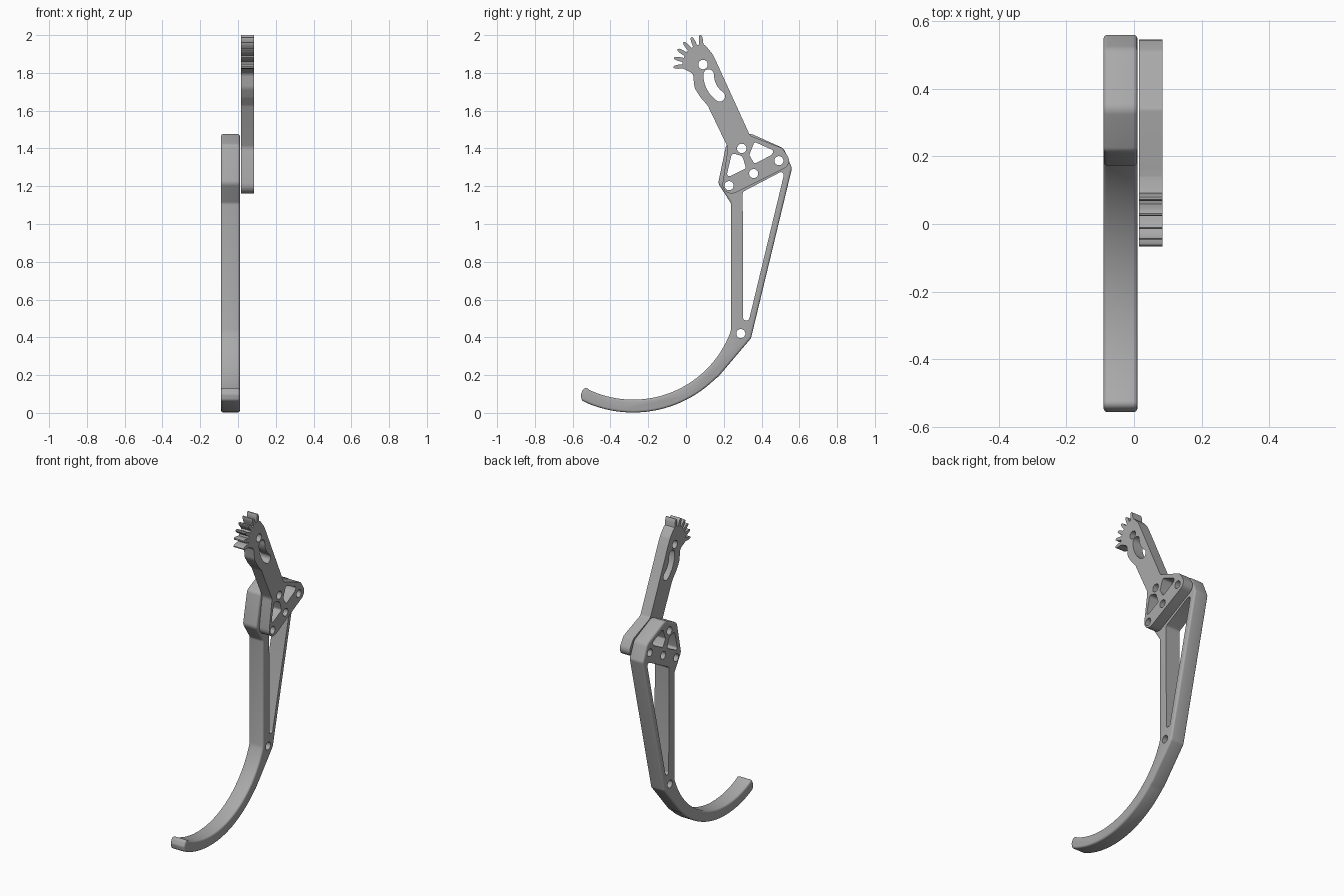
import bpy, bmesh
from math import sin, cos, tan, radians, pi
from mathutils import Vector

cube = bpy.data.objects.get("Cube")
if cube:
    bpy.data.objects.remove(cube)

grey = bpy.data.materials.new("grey_plastic")
grey.use_nodes = True
COLOUR = (0.4, 0.4, 0.4, 1)
grey.diffuse_color = COLOUR
grey.node_tree.nodes["Principled BSDF"].inputs["Base Color"].default_value = COLOUR


def arc(y, z, r, start, end, steps):
    """Points on an arc in the side plane, angles in degrees."""
    angles = [radians(start + (end - start) * i / steps) for i in range(steps + 1)]
    return [(y + r * cos(a), z + r * sin(a)) for a in angles]


def circle(y, z, r):
    return arc(y, z, r, 0, 350, 35)


def rounded(corners, steps=6):
    """Outline from (y, z) or (y, z, fillet radius) corners."""
    out = []
    for i, c in enumerate(corners):
        p = Vector(c[:2])
        if len(c) < 3:
            out.append(p)
            continue
        a = Vector(corners[i - 1][:2]) - p
        b = Vector(corners[(i + 1) % len(corners)][:2]) - p
        la, lb = a.length, b.length
        a, b = a / la, b / lb
        half = a.angle(b) / 2
        d = min(c[2] / tan(half), la * 0.48, lb * 0.48)
        centre = p + (a + b).normalized() * (d / cos(half))
        r = d * tan(half)
        u, v = p + a * d - centre, p + b * d - centre
        sweep = u.angle(v)
        for k in range(steps + 1):
            t = k / steps
            w = (u * sin((1 - t) * sweep) + v * sin(t * sweep)) / sin(sweep)
            out.append(centre + w.normalized() * r)
    return out


def plate(bm, outline, x0, x1, bevel=0):
    """Extrude a side outline from x0 to x1, rounding its rims if asked."""
    face = bm.faces.new([bm.verts.new((x0, p[0], p[1])) for p in outline])
    ext = bmesh.ops.extrude_face_region(bm, geom=[face])["geom"]
    bmesh.ops.translate(bm, vec=(x1 - x0, 0, 0),
                        verts=[g for g in ext if isinstance(g, bmesh.types.BMVert)])
    bmesh.ops.recalc_face_normals(bm, faces=bm.faces)
    if bevel:
        rims = [e for e in bm.edges if abs(e.verts[0].co.x - e.verts[1].co.x) < 1e-5]
        bmesh.ops.bevel(bm, geom=rims, offset=bevel, segments=4, profile=0.5,
                        affect='EDGES', clamp_overlap=True)


def add_object(name, bm):
    mesh = bpy.data.meshes.new(name)
    bm.to_mesh(mesh)
    bm.free()
    mesh.materials.append(grey)
    ob = bpy.data.objects.new(name, mesh)
    bpy.context.collection.objects.link(ob)
    return ob


def build(name, outline, x0, x1, holes, bevel=0):
    bm = bmesh.new()
    plate(bm, outline, x0, x1, bevel)
    ob = add_object(name, bm)
    bm = bmesh.new()
    for h in holes:
        plate(bm, h, x0 - 0.05, x1 + 0.05)
    cutter = add_object(name + "_cutter", bm)
    cutter.hide_render = True
    mod = ob.modifiers.new("holes", 'BOOLEAN')
    mod.operation, mod.solver, mod.object = 'DIFFERENCE', 'EXACT', cutter
    bpy.ops.object.select_all(action='DESELECT')
    bpy.context.view_layer.objects.active = ob
    ob.select_set(True)
    bpy.ops.object.modifier_apply(modifier=mod.name)
    bpy.data.objects.remove(cutter)
    bpy.ops.object.shade_smooth_by_angle(angle=radians(30))


# Holes and windows shared by both plates at the joint
joint_holes = [circle(0.295, 1.4, 0.025), circle(0.228, 1.203, 0.024),
               circle(0.358, 1.267, 0.024), circle(0.492, 1.335, 0.024)]
joint_holes += [
    rounded([(0.243, 1.375, 0.015), (0.298, 1.36, 0.03), (0.318, 1.295, 0.012),
             (0.212, 1.243, 0.012)]),
    rounded([(0.362, 1.435, 0.012), (0.467, 1.388, 0.012), (0.452, 1.365, 0.012),
             (0.362, 1.318, 0.012), (0.335, 1.365, 0.012)]),
]

# Lower leg: braced shin ending in a curved foot
leg = rounded([(0.238, 0.44), (0.238, 1.11, 0.03), (0.17, 1.215, 0.04),
               (0.213, 1.42, 0.03), (0.34, 1.48, 0.04), (0.518, 1.4, 0.05),
               (0.561, 1.295, 0.03), (0.344, 0.395, 0.03), (0.17, 0.19)])
leg += arc(-0.28, 0.622, 0.62, -45, -112, 30)
leg += rounded([(-0.515, 0.048), (-0.552, 0.066, 0.02), (-0.557, 0.098, 0.02),
                (-0.538, 0.14, 0.02), (-0.5, 0.115)])[1:-1]
leg += arc(-0.28, 0.62, 0.55, -115, -21, 36)
shin_window = rounded([(0.3, 1.17, 0.02), (0.525, 1.288, 0.015),
                       (0.333, 0.49, 0.015), (0.303, 0.49, 0.012)])
build("lower_leg", leg, -0.09, 0.01,
      joint_holes + [shin_window, circle(0.29, 0.42, 0.024)], bevel=0.012)

# Upper link: arm with a toothed sector at the top
GY, GZ = 0.09, 1.844
TEETH, STEP = 6, 18
upper = []
for i in range(TEETH):
    mid = 95 + STEP * i
    for r, off in ((0.108, -6), (0.135, -4.5), (0.15, -3), (0.157, -1.2),
                   (0.157, 1.2), (0.15, 3), (0.135, 4.5), (0.108, 6)):
        a = radians(mid + off)
        upper.append((GY + r * cos(a), GZ + r * sin(a)))
upper += rounded([(0.0, 1.815), (0.037, 1.797, 0.03), (0.045, 1.72, 0.06),
                  (0.077, 1.67, 0.06), (0.115, 1.627, 0.05), (0.222, 1.404, 0.05),
                  (0.18, 1.125, 0.048), (0.565, 1.317, 0.045), (0.51, 1.402, 0.035),
                  (0.339, 1.468, 0.03), (0.16, 1.86, 0.06), (0.14, 1.9, 0.04),
                  (0.108, 1.94)])
# Curved slot swept along an arc
SY, SZ, SR = 0.262, 1.791, 0.142
slot = arc(SY, SZ, SR + 0.028, 180, 234, 12)
end = radians(234)
slot += arc(SY + SR * cos(end), SZ + SR * sin(end), 0.028, 234, 414, 10)[1:-1]
slot += arc(SY, SZ, SR - 0.028, 234, 180, 12)
slot += arc(SY - SR, SZ, 0.028, 0, 180, 10)[1:-1]
build("upper_link", upper, 0.015, 0.085,
      joint_holes + [slot, circle(GY, GZ, 0.025)])
